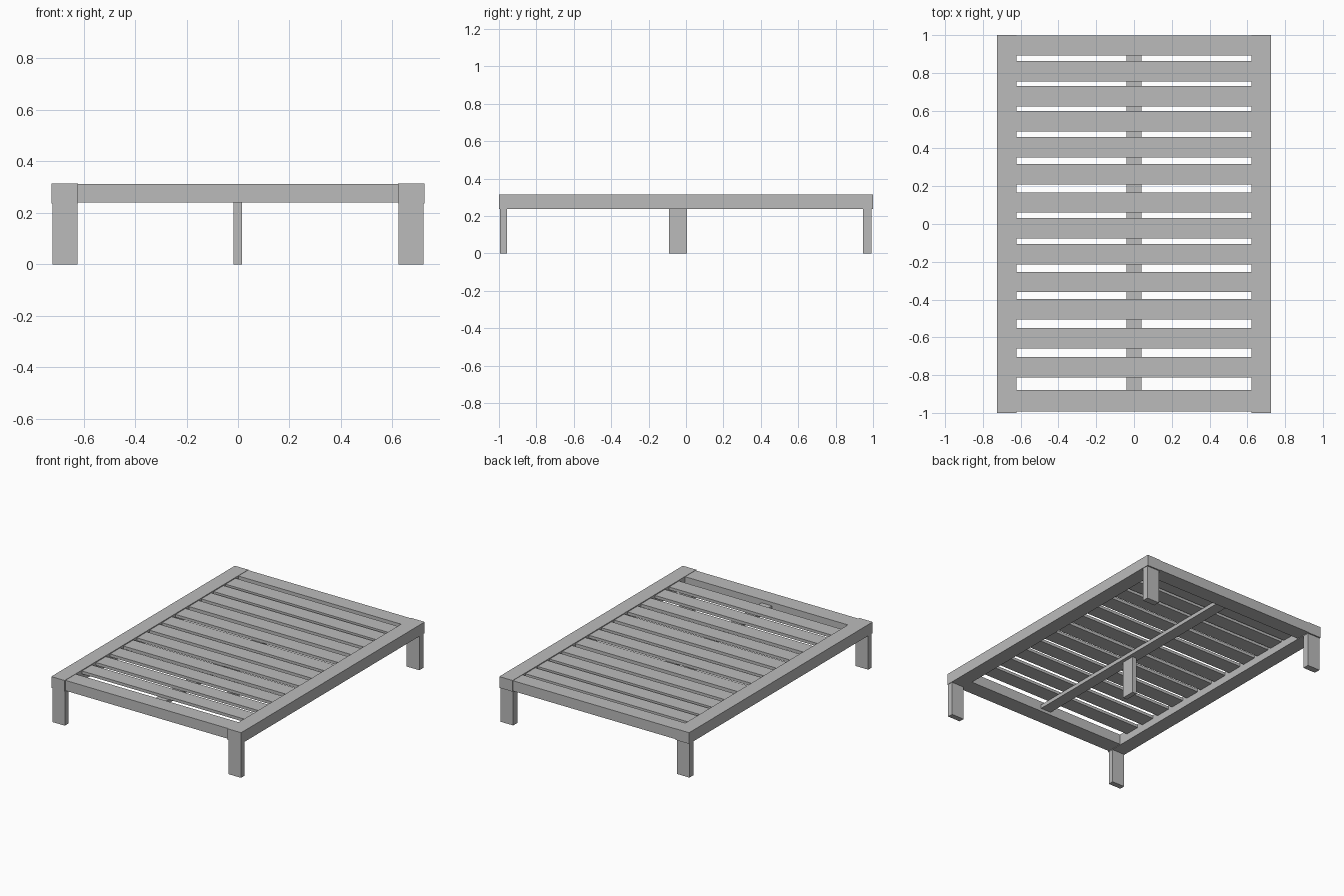
import bpy

default = bpy.data.objects.get("Cube")
if default:
    bpy.data.objects.remove(default, do_unlink=True)

grey = bpy.data.materials.new("plain_grey")
grey.use_nodes = True
GREY = (0.5, 0.5, 0.5, 1.0)
grey.diffuse_color = GREY
grey.node_tree.nodes["Principled BSDF"].inputs["Base Color"].default_value = GREY


def board(name, x, y, z):
    """Box spanning the given (low, high) pairs."""
    spans = (x, y, z)
    bpy.ops.mesh.primitive_cube_add(size=1, location=[(a + b) / 2 for a, b in spans])
    ob = bpy.context.object
    ob.name = name
    ob.scale = [b - a for a, b in spans]
    bpy.ops.object.transform_apply(location=False, rotation=False, scale=True)
    ob.data.materials.append(grey)
    return ob


RAIL_IN, RAIL_OUT = 0.622, 0.724
SLAT_WIDTH = 0.108

# Side rails and corner legs
for side, sign in (("left", 1), ("right", -1)):
    rail_x = sorted((sign * RAIL_IN, sign * RAIL_OUT))
    leg_x = sorted((sign * 0.624, sign * 0.72))
    board(side + "_rail", rail_x, (-1.0, 1.0), (0.237, 0.314))
    board(side + "_front_leg", leg_x, (-0.995, -0.957), (0, 0.238))
    board(side + "_back_leg", leg_x, (0.947, 0.991), (0, 0.238))

# End boards between the rails
across = (-RAIL_IN, RAIL_IN)
board("front_board", across, (-0.992, -0.879), (0.241, 0.312))
board("back_board", across, (0.892, 0.998), (0.241, 0.312))

# Slats, with uneven spacing
slat_centres = (0.808, 0.676, 0.543, 0.406, 0.263, 0.114,
                -0.022, -0.16, -0.307, -0.451, -0.605, -0.758)
for i, y in enumerate(slat_centres):
    board(f"slat_{i + 1}", across, (y - SLAT_WIDTH / 2, y + SLAT_WIDTH / 2), (0.288, 0.308))

# Centre beam under the slats and its leg
board("centre_beam", (-0.04, 0.04), (-0.879, 0.892), (0.262, 0.288))
board("centre_leg", (-0.018, 0.016), (-0.09, 0.005), (0, 0.262))
